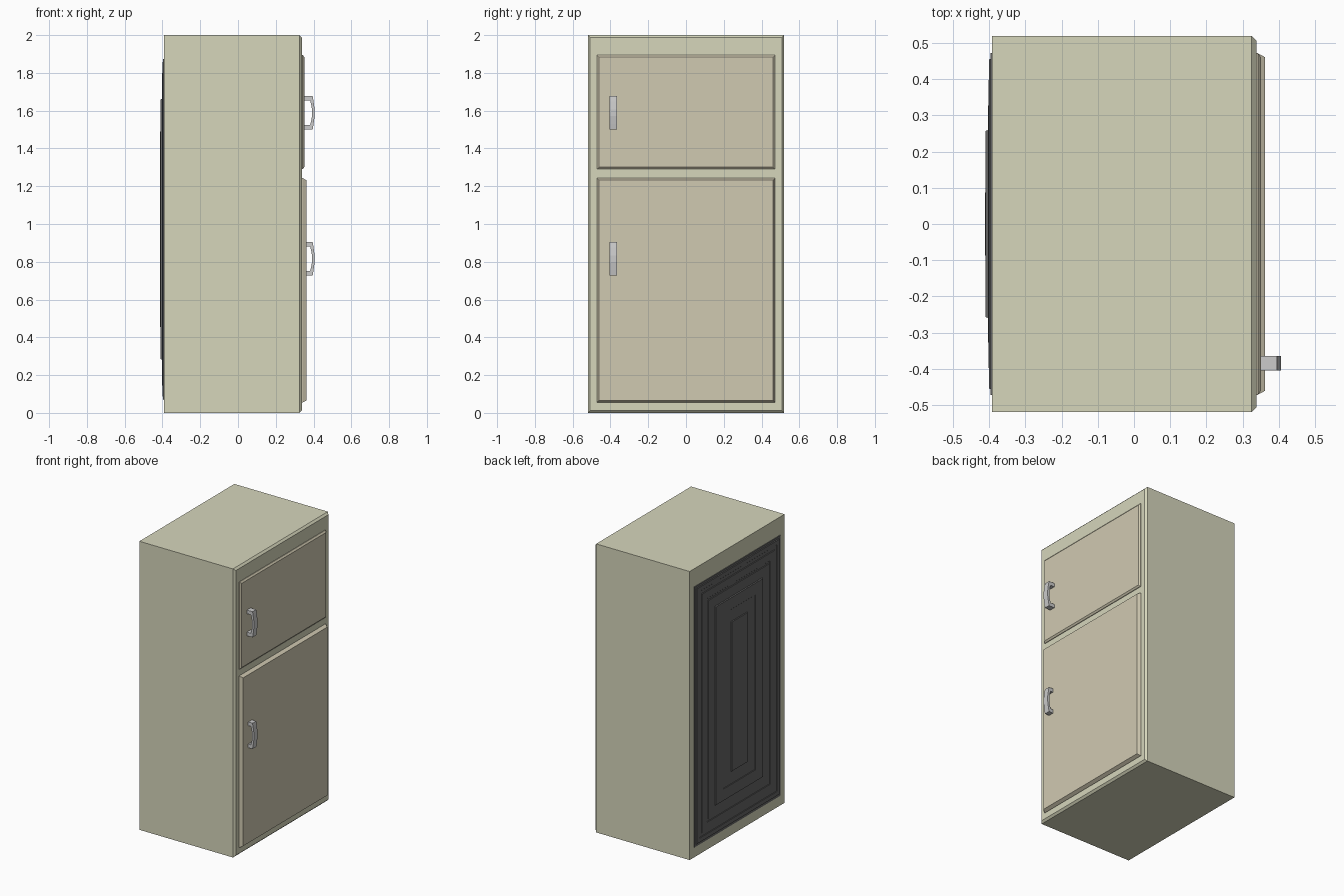
import bpy, bmesh

if "Cube" in bpy.data.objects:
    bpy.data.objects.remove(bpy.data.objects["Cube"])


def material(name, rgb):
    m = bpy.data.materials.new(name)
    m.diffuse_color = (*rgb, 1)
    m.use_nodes = True
    m.node_tree.nodes["Principled BSDF"].inputs["Base Color"].default_value = m.diffuse_color
    return m


def finish(name, bm, mat):
    bmesh.ops.recalc_face_normals(bm, faces=bm.faces)
    mesh = bpy.data.meshes.new(name)
    bm.to_mesh(mesh)
    bm.free()
    ob = bpy.data.objects.new(name, mesh)
    bpy.context.collection.objects.link(ob)
    if mat:
        mesh.materials.append(mat)
    return ob


def loft(name, rings, zc, mat):
    """Closed solid from rectangles (x, half_y, half_z) stacked along x."""
    bm = bmesh.new()
    loops = [[bm.verts.new((x, sy * hy, zc + sz * hz))
              for sy, sz in ((-1, -1), (1, -1), (1, 1), (-1, 1))]
             for x, hy, hz in rings]
    for a, b in zip(loops, loops[1:]):
        for i in range(4):
            j = (i + 1) % 4
            bm.faces.new((a[i], a[j], b[j], b[i]))
    bm.faces.new(loops[0])
    bm.faces.new(loops[-1])
    return finish(name, bm, mat)


def handle(name, x0, zc):
    """Arched pull: half profile in x-z mirrored about its middle, extruded in y."""
    outer = [(x0, 0.089), (0.395, 0.089), (0.400, 0.060), (0.406, 0.018)]
    inner = [(0.392, 0.018), (0.387, 0.045), (0.382, 0.064), (x0, 0.064)]
    profile = (outer + [(x, -z) for x, z in reversed(outer)]
               + [(x, -z) for x, z in reversed(inner)] + inner)
    bm = bmesh.new()
    sides = [[bm.verts.new((x, y, zc + z)) for x, z in profile] for y in (-0.405, -0.365)]
    n = len(profile)
    for i in range(n):
        j = (i + 1) % n
        bm.faces.new((sides[0][i], sides[0][j], sides[1][j], sides[1][i]))
    # side faces, split into quads between the outer and inner profile
    m = n // 2
    for s in sides:
        for i in range(m - 1):
            bm.faces.new((s[i], s[i + 1], s[n - 2 - i], s[n - 1 - i]))
    return finish(name, bm, steel)


olive = material("olive", (0.67, 0.67, 0.50))
tan = material("tan", (0.63, 0.585, 0.44))
black = material("black", (0.13, 0.13, 0.13))
steel = material("steel", (0.58, 0.58, 0.60))

# Cabinet with chamfered front edge
loft("cabinet", [(-0.392, 0.52, 1.0), (0.325, 0.52, 1.0), (0.338, 0.507, 0.987)], 1.0, olive)

# Doors with bevelled rims
for name, front, z0, z1 in (("freezer_door", 0.351, 1.29, 1.895),
                            ("fridge_door", 0.362, 0.055, 1.243)):
    h = (z1 - z0) / 2
    loft(name, [(0.33, 0.472, h), (0.342, 0.472, h), (front, 0.461, h - 0.011)],
         (z0 + z1) / 2, tan)

# Door handles
handle("freezer_handle", 0.345, 1.589)
handle("fridge_handle", 0.356, 0.816)

# Rear grille: concentric stepped rectangles
steps = [(0.475, -0.396), (0.457, -0.401), (0.425, -0.398), (0.400, -0.402),
         (0.345, -0.399), (0.330, -0.403), (0.260, -0.410), (0.177, -0.407), (0.090, -0.412)]
rings, x_prev = [], -0.385
for hy, x in steps:
    hz = hy + 0.43
    rings += [(x_prev, hy, hz), (x, hy - 0.003, hz - 0.003)]
    x_prev = x
loft("rear_grille", rings, 0.972, black)
